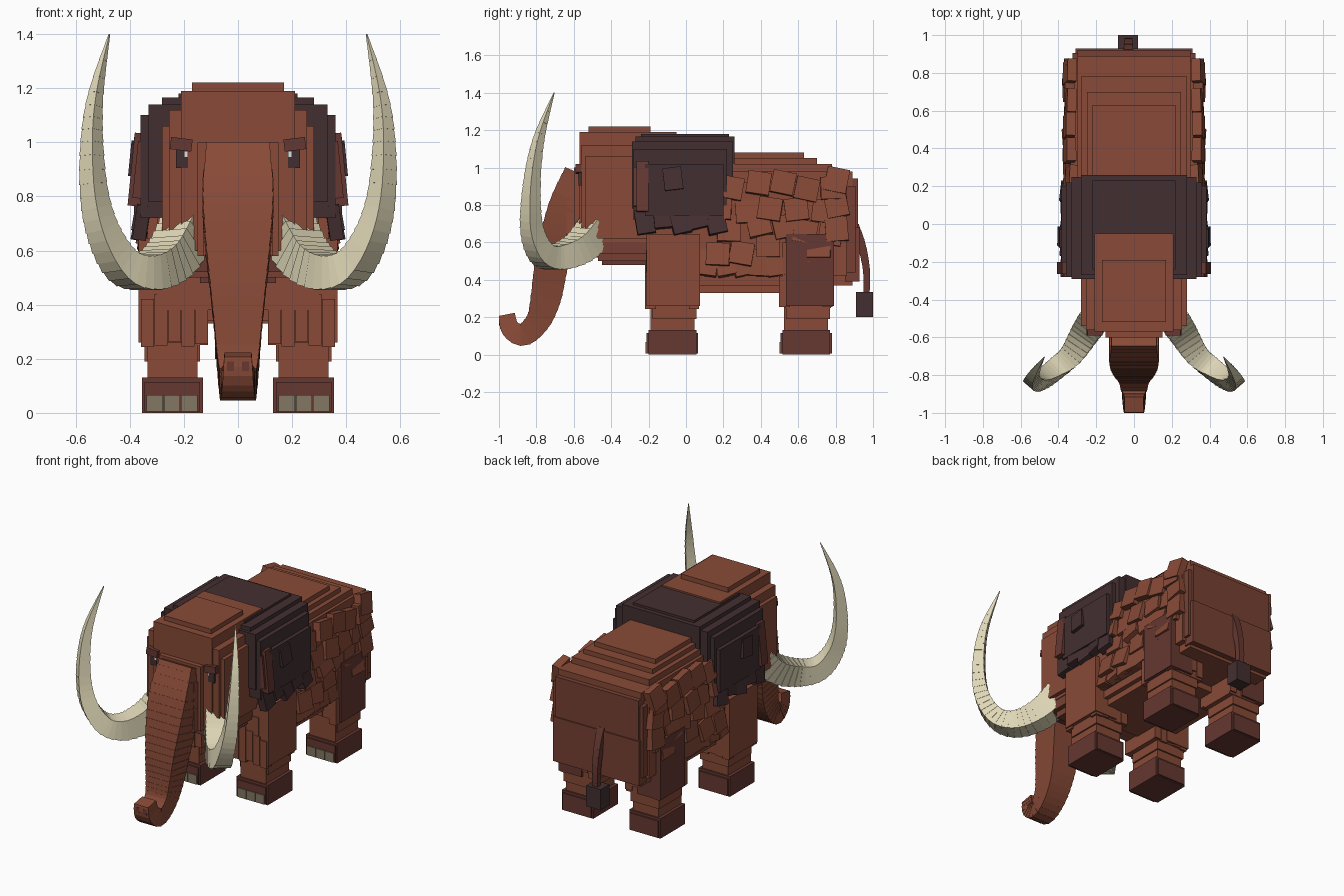
import bpy, bmesh, random
from mathutils import Vector, Matrix, Euler

random.seed(4)
cube = bpy.data.objects.get("Cube")
if cube:
    bpy.data.objects.remove(cube, do_unlink=True)


def material(name, r, g, b):
    lin = [((c / 255 + 0.055) / 1.055) ** 2.4 for c in (r, g, b)] + [1]
    m = bpy.data.materials.new(name)
    m.use_nodes = True
    m.diffuse_color = lin
    m.node_tree.nodes["Principled BSDF"].inputs["Base Color"].default_value = lin
    return m


FUR = material("russet fur", 136, 74, 55)
SHADE = material("deep russet", 118, 64, 51)
BROWN = material("dark brown", 102, 56, 49)
MANTLE = material("blackish brown", 68, 47, 49)
IVORY = material("ivory", 222, 214, 182)
NAIL = material("toenail", 130, 119, 98)
WHITE = material("eye glint", 225, 225, 220)


def finish(name, mat, bm, mirror):
    bmesh.ops.recalc_face_normals(bm, faces=bm.faces)
    me = bpy.data.meshes.new(name)
    bm.to_mesh(me)
    bm.free()
    me.materials.append(mat)
    ob = bpy.data.objects.new(name, me)
    bpy.context.collection.objects.link(ob)
    if mirror:
        mod = ob.modifiers.new("mirror", 'MIRROR')
        mod.use_mirror_merge = False
    return ob


def boxes(name, mat, items, mirror=False):
    """Each item: x0, x1, y0, y1, z0, z1 and an optional rotation."""
    bm = bmesh.new()
    for x0, x1, y0, y1, z0, z1, *rot in items:
        mid = Vector((x0 + x1, y0 + y1, z0 + z1)) / 2
        turn = Euler(rot[0] if rot else (0, 0, 0)).to_matrix().to_4x4()
        size = Matrix.Diagonal((x1 - x0, y1 - y0, z1 - z0, 1))
        bmesh.ops.create_cube(bm, size=1, matrix=Matrix.Translation(mid) @ turn @ size)
    return finish(name, mat, bm, mirror)


def layers(name, mat, items):
    """Centred stepped form: half width, y0, y1, z0, z1."""
    return boxes(name, mat, [(-hw, hw, *rest) for hw, *rest in items])


def spline(pts, t):
    i = min(int(t), len(pts) - 2)
    f = t - i
    a, b, c, d = (pts[min(max(k, 0), len(pts) - 1)] for k in range(i - 1, i + 3))
    return [q + f / 2 * (r - p + f * (2 * p - 5 * q + 4 * r - s + f * (3 * (q - r) + s - p)))
            for p, q, r, s in zip(a, b, c, d)]


def horn(name, mat, pts, side, count, flare, mirror=False):
    """Overlapping square segments along a path of x, y, z, half width, half depth."""
    bm = bmesh.new()
    last = len(pts) - 1
    for k in range(count):
        rings = []
        for step, grow in ((k, 1 + flare), (k + 1, 1)):
            t = step / count * last
            x, y, z, w, d = spline(pts, t)
            ahead = Vector(spline(pts, min(t + .05, last))[:3])
            behind = Vector(spline(pts, max(t - .05, 0))[:3])
            tan = (ahead - behind).normalized()
            u = (side - tan * side.dot(tan)).normalized()
            v = tan.cross(u)
            rings.append([bm.verts.new(Vector((x, y, z)) + (u * w * a + v * d * b) * grow)
                          for a, b in ((1, 1), (-1, 1), (-1, -1), (1, -1))])
        lo, hi = rings
        bm.faces.new(lo)
        bm.faces.new(hi)
        for i in range(4):
            j = (i + 1) % 4
            bm.faces.new((lo[i], lo[j], hi[j], hi[i]))
    return finish(name, mat, bm, mirror)


# Body, shoulder mantle and head as stepped layers
layers("body", FUR, [
    (.335, -.19, .86, .42, .92), (.30, -.2, .89, .37, .98), (.28, .1, .78, .5, 1.02),
    (.25, .1, .7, .5, 1.05), (.22, .1, .63, .5, 1.08), (.27, -.1, .6, .33, .5)])
layers("rump", SHADE, [(.30, .8, .92, .39, .94), (.325, .8, .905, .44, .9)])
layers("rump_skirt", SHADE, [(.31, .85, .928, .39, .68)])
layers("mantle", MANTLE, [
    (.36, -.28, .22, .72, 1.1), (.385, -.22, .2, .74, 1.02), (.33, -.29, .25, .78, 1.14),
    (.28, -.27, .26, .85, 1.165), (.22, -.24, .23, .85, 1.18)])
layers("head", FUR, [
    (.28, -.54, -.06, .62, 1.06), (.255, -.56, -.06, .6, 1.12), (.21, -.57, -.05, .6, 1.19),
    (.17, -.52, -.19, .6, 1.22), (.15, -.6, -.3, .58, 1.0), (.13, -.64, -.5, .58, .9)])
layers("cheeks", SHADE, [(.25, -.5, -.2, .54, .66), (.22, -.47, -.2, .5, .6)])
layers("jaw", BROWN, [(.17, -.53, -.2, .52, .65), (.14, -.45, -.2, .48, .6)])

# Trunk, curling forward at the tip
horn("trunk", FUR, [
    (0, -.57, .97, .115, .08), (0, -.64, .8, .128, .09), (0, -.69, .62, .118, .09),
    (0, -.725, .45, .1, .087), (0, -.75, .3, .085, .08), (0, -.79, .18, .075, .065),
    (0, -.87, .105, .065, .058), (0, -.94, .14, .056, .05), (0, -.957, .215, .05, .042)],
    Vector((1, 0, 0)), 30, .03)
boxes("nostrils", BROWN, [(.015, .04, -1, -.985, .155, .19)], True)

# Tusks
horn("tusks", IVORY, [
    (.19, -.48, .67, .075, .075), (.25, -.57, .57, .07, .07), (.33, -.69, .52, .06, .062),
    (.42, -.77, .54, .052, .054), (.49, -.82, .65, .043, .046), (.53, -.83, .8, .036, .038),
    (.54, -.815, 1.0, .028, .03), (.525, -.78, 1.18, .019, .02), (.475, -.705, 1.4, .002, .002)],
    Vector((.75, .65, 0)), 32, .06, True)

# Face and ears
boxes("eyes", MANTLE, [(.185, .23, -.575, -.52, .905, .98)], True)
boxes("eye_glints", WHITE, [(.185, .197, -.578, -.57, .945, .965)], True)
boxes("brows", BROWN, [(.17, .25, -.59, -.53, .97, 1.015, (0, -.12, 0))], True)
tilt = (0, -.1, 0)
boxes("ears", BROWN, [(.27, .395, -.265, -.2, .76, 1.03, tilt),
                      (.29, .38, -.28, -.25, .79, 1.0, tilt)], True)

# Legs, feet, toenails and ragged leg fringes
for label, back, upper in (("front", 0, FUR), ("hind", .715, BROWN)):
    y0, y1 = back - .21, back + .065
    boxes(label + "_feet", BROWN, [(.13, .355, y0 + .01, y1 - .01, 0, .13),
                                   (.14, .345, y0, y1, .005, .115)], True)
    boxes(label + "_toenails", NAIL,
          [(.15 + i * .064, .21 + i * .064, y0 - .006, y0 + .02, .006, .066)
           for i in range(3)], True)
    boxes(label + "_shins", FUR, [(.15, .335, y0 + .02, y1 - .02, .1, .3),
                                  (.14, .345, y0 + .03, y1 - .01, .19, .3)], True)
    inset = .03 if upper is BROWN else 0
    boxes(label + "_thighs", FUR, [(.11, .345, y0 + .025, y1 - .005, .25, .62),
                                   (.13, .355, y0 + .01, y1 - .02, .28, .6)], True)
    boxes(label + "_thigh_plates", upper,
          [(.2, .368, y0 + inset, y1 + .01, .26, .645)], True)
    fringe = []
    for i in range(5):
        low = random.uniform(.24, .3)
        x = .11 + i * .05
        fringe.append((x, x + .048, y0 - .008, y0 + .05, low, .5 - .02 * i))
        fringe.append((x, x + .048, y1 - .05, y1 + .004, low, .45))
    boxes(label + "_leg_fringe", FUR, fringe, True)
boxes("chest", FUR, [(0, .2, -.2, 0, .34, .6), (0, .3, -.215, 0, .38, .56)], True)


# Shaggy overlapping fur plates on the flanks
def tuft(x, y, z, wide, tall):
    turn = (random.uniform(-.25, .25), random.uniform(-.22, -.08), random.uniform(-.08, .08))
    return (x - .025, x + .025, y - wide / 2, y + wide / 2, z - tall / 2, z + tall / 2, turn)


flank = []
for row in range(4):
    for col in range(5):
        y = .24 + col * .135 - (row % 2) * .06 + random.uniform(-.02, .02)
        z = .9 - row * .115 + random.uniform(-.025, .025)
        flank.append(tuft(.335 + random.uniform(-.01, .01), y, z, .125, .12))
boxes("flank_tufts", FUR, flank, True)
boxes("belly_tufts", FUR, [tuft(.325, .12 + i * .09, .49, .1, .14) for i in range(5)], True)
boxes("rump_tufts", FUR, [tuft(.34, .805, .93 - i * .13, .12, .13) for i in range(3)], True)
boxes("mantle_tufts", MANTLE, [tuft(.355, -.22 + i * .095, .71 + (i % 2) * .03, .1, .13)
                               for i in range(5)], True)
boxes("mantle_patch", MANTLE, [(.37, .4, -.12, -.02, .88, 1.0, (.12, -.1, 0))], True)

# Tail with dark tuft
horn("tail", BROWN, [(-.03, .9, .69, .024, .024), (-.03, .94, .58, .022, .022),
                     (-.03, .965, .45, .02, .018), (-.03, .965, .32, .018, .016)],
     Vector((1, 0, 0)), 8, .04)
boxes("tail_tuft", MANTLE, [(-.085, .02, .91, 1, .2, .335)])
